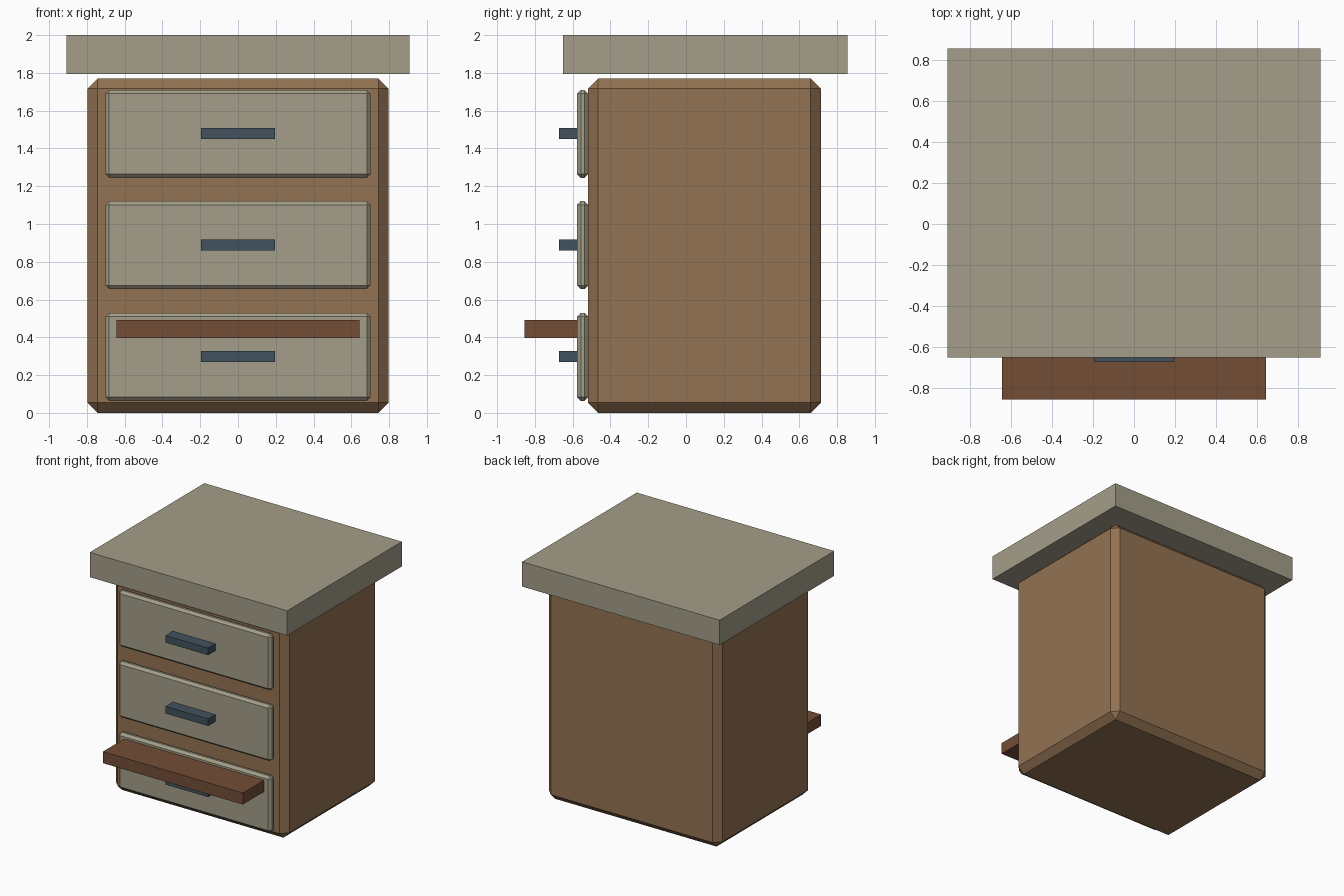
import bpy

if "Cube" in bpy.data.objects:
    bpy.data.objects.remove(bpy.data.objects["Cube"])


def material(name, rgb):
    m = bpy.data.materials.new(name)
    m.diffuse_color = (*rgb, 1)
    m.use_nodes = True
    m.node_tree.nodes["Principled BSDF"].inputs["Base Color"].default_value = m.diffuse_color
    return m


def box(name, x, y, z, mat, bevel=0):
    """Box centred on x=0 with half width x and (min, max) ranges in y and z."""
    bpy.ops.mesh.primitive_cube_add(size=1, location=(0, sum(y) / 2, sum(z) / 2))
    ob = bpy.context.object
    ob.name = name
    ob.scale = (2 * x, y[1] - y[0], z[1] - z[0])
    bpy.ops.object.transform_apply(location=False, rotation=False, scale=True)
    ob.data.materials.append(mat)
    if bevel:
        mod = ob.modifiers.new("chamfer", 'BEVEL')
        mod.width = bevel
        mod.segments = 1
    return ob


wood = material("wood", (0.29, 0.17, 0.085))
stone = material("stone", (0.37, 0.34, 0.25))
metal = material("dark_metal", (0.055, 0.085, 0.11))
dark_wood = material("dark_wood", (0.17, 0.075, 0.037))

# Cabinet body and overhanging worktop
box("cabinet_body", 0.797, (-0.519, 0.714), (0, 1.771), wood, 0.054)
box("worktop", 0.908, (-0.65, 0.855), (1.794, 2.0), stone)

# Three drawer fronts with bar handles
for i, zc in enumerate((0.297, 0.888, 1.477)):
    box(f"drawer_front_{i + 1}", 0.702, (-0.577, -0.518), (zc - 0.233, zc + 0.233), stone, 0.02)
    box(f"drawer_handle_{i + 1}", 0.196, (-0.672, -0.575), (zc - 0.028, zc + 0.031), metal)

# Small shelf sticking out above the lowest handle
box("pull_out_shelf", 0.643, (-0.855, -0.575), (0.397, 0.493), dark_wood)
